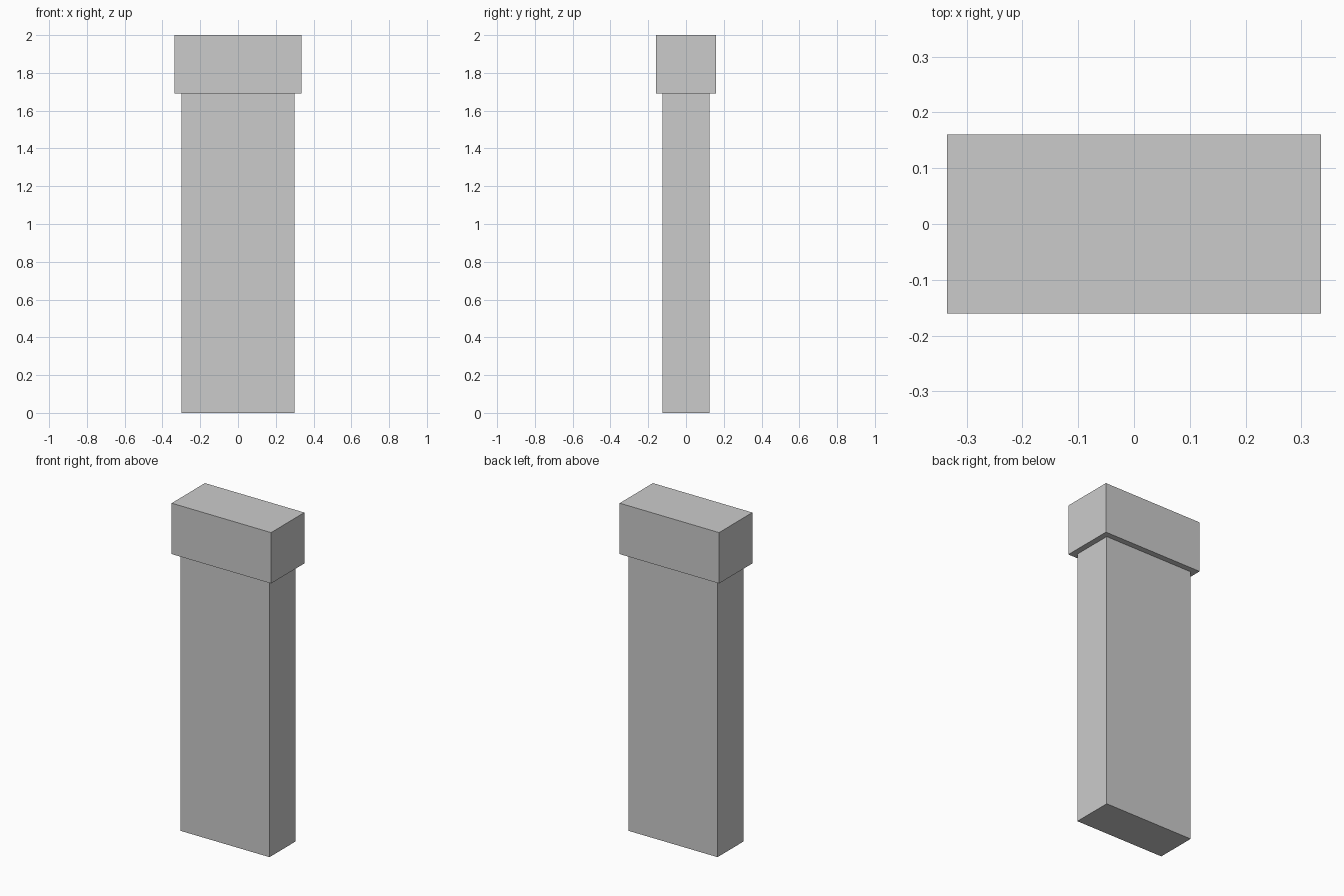
import bpy, bmesh

if "Cube" in bpy.data.objects:
    bpy.data.objects.remove(bpy.data.objects["Cube"])

# Half-width, half-depth and height of each ring, from foot to top
RINGS = [
    (0.30, 0.125, 0.0),     # shaft foot
    (0.30, 0.125, 1.69),    # shaft top
    (0.335, 0.16, 1.69),    # cap underside
    (0.335, 0.16, 2.0),     # cap top
]


def stepped_block(name, rings):
    """Closed block skinned through a stack of rectangles."""
    bm = bmesh.new()
    loops = [[bm.verts.new((sx * w, sy * d, z))
              for sx, sy in ((-1, -1), (1, -1), (1, 1), (-1, 1))]
             for w, d, z in rings]
    for low, high in zip(loops, loops[1:]):
        for i in range(4):
            j = (i + 1) % 4
            bm.faces.new((low[i], low[j], high[j], high[i]))
    bm.faces.new(loops[0][::-1])
    bm.faces.new(loops[-1])
    bmesh.ops.recalc_face_normals(bm, faces=bm.faces)
    mesh = bpy.data.meshes.new(name)
    bm.to_mesh(mesh)
    bm.free()
    obj = bpy.data.objects.new(name, mesh)
    bpy.context.collection.objects.link(obj)
    return obj


# Rectangular pillar with an overhanging cap
stepped_block("capped_pillar", RINGS)
